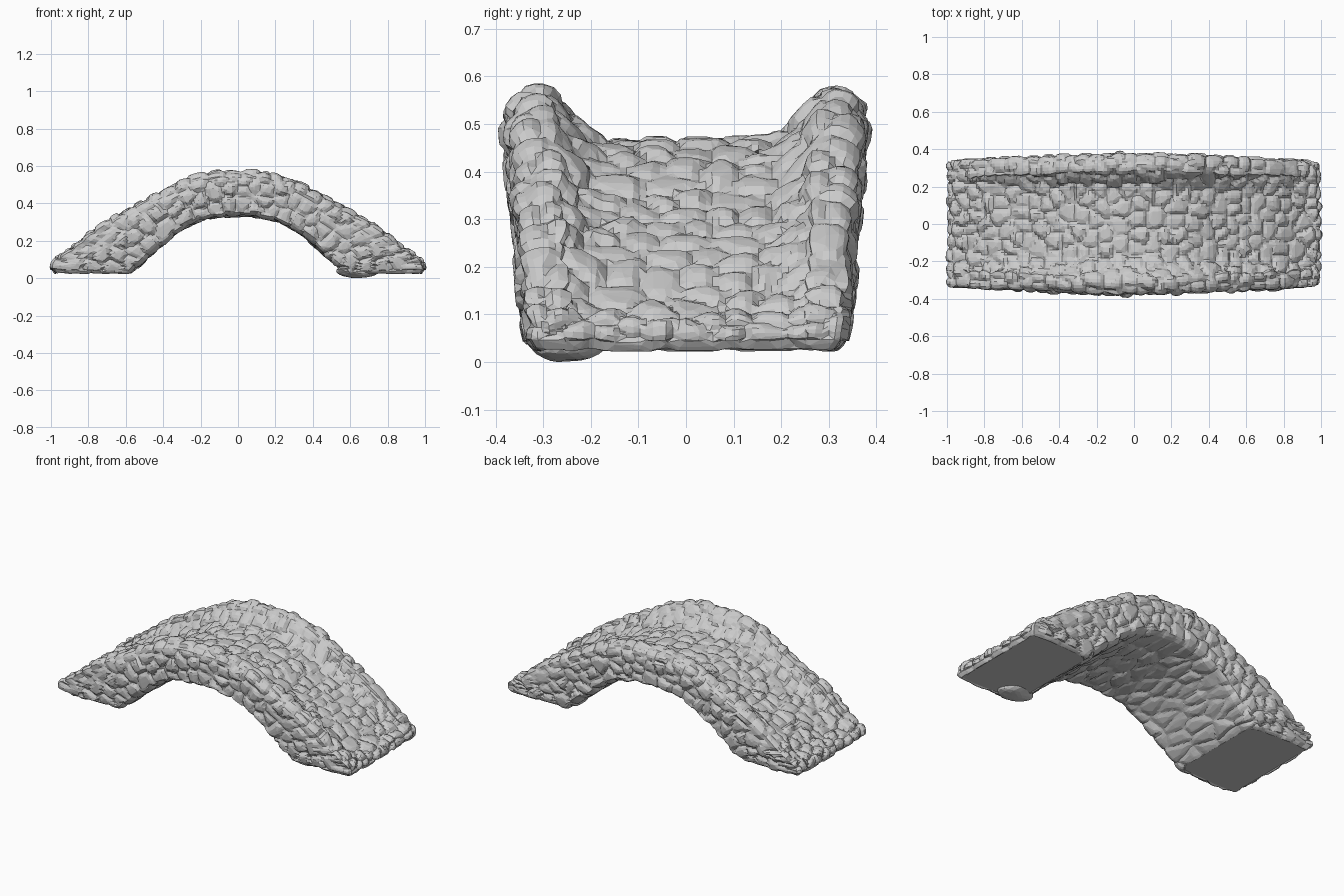
import bpy, bmesh, random
from mathutils import Vector, noise, kdtree

if "Cube" in bpy.data.objects:
    bpy.data.objects.remove(bpy.data.objects["Cube"])

random.seed(4)

# Half profiles from crown to foot (x, z): parapet top and arch underside
OUTER = [(0, .570), (.15, .562), (.3, .522), (.45, .44), (.6, .36),
         (.75, .272), (.88, .165), (.965, .105), (.99, .065), (.97, .028)]
INNER = [(0, .335), (.12, .328), (.22, .303), (.32, .248), (.41, .175),
         (.475, .115), (.525, .07), (.55, .05), (.565, .038), (.58, .028)]
ROWS = 84


def sample(pts, s):
    """Catmull-Rom point on a profile, s in 0..1."""
    f = s * (len(pts) - 1)
    i = min(int(f), len(pts) - 2)
    t = f - i
    mirror = Vector((-pts[1][0], pts[1][1]))
    p1, p2 = Vector(pts[i]), Vector(pts[i + 1])
    p0 = Vector(pts[i - 1]) if i else mirror
    p3 = Vector(pts[i + 2]) if i + 2 < len(pts) else p2
    return .5 * (2 * p1 + (p2 - p0) * t + (2 * p0 - 5 * p1 + 4 * p2 - p3) * t * t
                 + (3 * p1 - p0 - 3 * p2 + p3) * t ** 3)


def half_section(s):
    """Points of the cross-section from under-centre round to deck centre."""
    o, i = sample(OUTER, s), sample(INNER, s)
    # half width bulges at the crown and rounds in at the foot
    w = .326 + .054 * (1 - s) - .02 * max(0, (s - .9) / .1) ** 2
    # deck sinks between the parapets and rises to meet them at the ends
    d = .104 * max(0, 1 - (s / .8) ** 2.2) + .004

    def wall(y, k):
        q = i.lerp(o, k)
        return Vector((q.x, y, q.y))

    def top(y, k):
        return Vector((o.x, y, max(.028, o.y - d * k)))
    keys = [(wall(0, 0), 22), (wall(w - .045, 0), 3), (wall(w - .014, .07), 13),
            (wall(w, .72), 3), (top(w - .008, .3), 2), (top(w - .03, .08), 2),
            (top(w - .06, 0), 2), (top(w - .09, .04), 2), (top(.262, .3), 4),
            (top(.215, .8), 3), (top(.18, 1), 13), (top(0, 1.04), 0)]
    out = []
    for (a, n), (b, _) in zip(keys, keys[1:]):
        out += [a.lerp(b, j / n) for j in range(n)]
    return out + [keys[-1][0]]


# Arched bridge body lofted from foot to foot
bm = bmesh.new()
grid = []
for r in range(-ROWS, ROWS + 1):
    half = half_section(abs(r) / ROWS)
    ring = half + [Vector((p.x, -p.y, p.z)) for p in reversed(half[1:-1])]
    sx = -1 if r < 0 else 1
    grid.append([bm.verts.new((p.x * sx, p.y, p.z)) for p in ring])
for a, b in zip(grid, grid[1:]):
    for j in range(len(a)):
        k = (j + 1) % len(a)
        bm.faces.new((a[j], a[k], b[k], b[j]))
# Flat feet
bm.faces.new(grid[0])
bm.faces.new(grid[-1])
bmesh.ops.recalc_face_normals(bm, faces=bm.faces)
ends = set(grid[0]) | set(grid[-1])
body = [v for v in bm.verts if v not in ends]


def soften(factor):
    bmesh.ops.smooth_vert(bm, verts=body, factor=factor, use_axis_x=True,
                          use_axis_y=True, use_axis_z=True)


soften(.5)
bm.normal_update()


# Stone relief: scatter stone centres, dome each one, sink the joints
def key(v):
    """Search position; underside stones are stretched across the arch."""
    under = v.normal.z < -.4
    return Vector((v.co.x, v.co.y * (.45 if under else 1), v.co.z - under * 5))


centres = []
for v in random.sample(body, 4500):
    c, gap = key(v), random.uniform(.045, .085)
    if all((c - q).length_squared > gap * gap for q in centres):
        centres.append(c)
tree = kdtree.KDTree(len(centres))
for n, c in enumerate(centres):
    tree.insert(c, n)
tree.balance()
lift = [random.uniform(0, .016) for c in centres]

moves = []
for v in body:
    c = key(v) + noise.noise_vector(v.co * 14) * .008
    (_, i, d1), (_, _, d2) = tree.find_n(c, 2)
    dome = min(1, (d2 - d1) / .035) ** .6
    h = dome * (.014 + lift[i]) - .011
    moves.append((v, v.normal * h * (.6 if v.normal.z < -.4 else 1)))
for v, m in moves:
    v.co += m
    v.co.z = max(v.co.z, .022)
soften(.25)
mesh = bpy.data.meshes.new("stone_bridge")
bm.to_mesh(mesh)
bm.free()
bridge = bpy.data.objects.new("stone_bridge", mesh)
bpy.context.collection.objects.link(bridge)
dec = bridge.modifiers.new("chiselled_facets", 'DECIMATE')
dec.ratio = .5

# Low stone bulging under the front corner of one foot
bm = bmesh.new()
bmesh.ops.create_icosphere(bm, subdivisions=3, radius=1)
for v in bm.verts:
    c = v.co * (1 + .2 * noise.noise(v.co * 1.3))
    v.co = (.64 + c.x * .11, -.25 + c.y * .075, .04 + c.z * .036)
low = min(v.co.z for v in bm.verts)
for v in bm.verts:
    v.co.z -= low
mesh = bpy.data.meshes.new("foot_stone")
bm.to_mesh(mesh)
bm.free()
bpy.context.collection.objects.link(bpy.data.objects.new("foot_stone", mesh))
